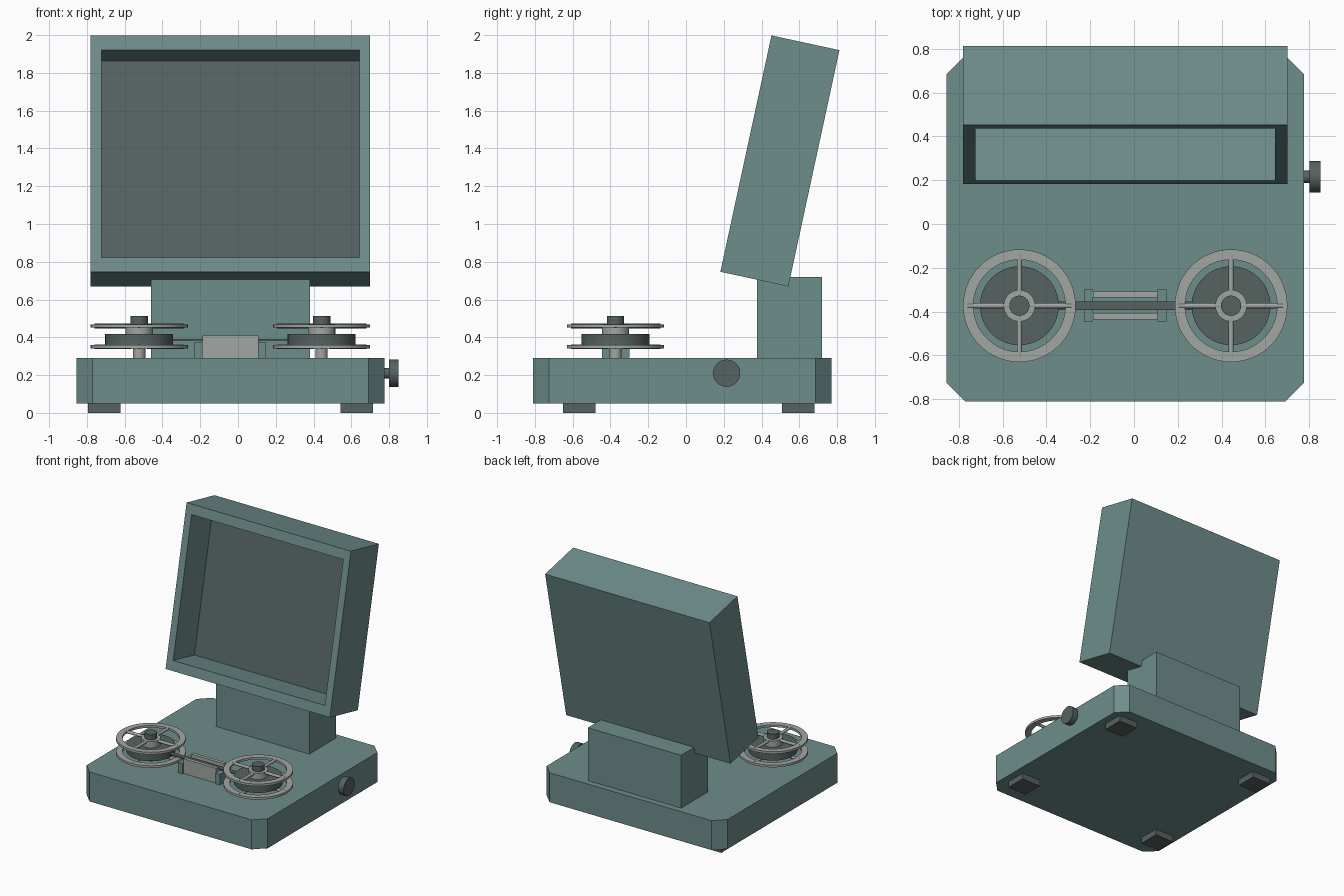
import bpy, bmesh, math
from mathutils import Matrix, Vector

cube = bpy.data.objects.get("Cube")
if cube:
    bpy.data.objects.remove(cube, do_unlink=True)

CX = -0.04  # symmetry plane of the housing


def material(name, r, g, b):
    m = bpy.data.materials.new(name)
    m.use_nodes = True
    m.diffuse_color = (r, g, b, 1)
    m.node_tree.nodes["Principled BSDF"].inputs["Base Color"].default_value = (r, g, b, 1)
    return m


TEAL = material("teal_paint", 0.155, 0.27, 0.26)
DARK = material("dark_grey", 0.09, 0.123, 0.12)
METAL = material("light_metal", 0.36, 0.385, 0.365)


def finish(name, bm, mats, smooth=False):
    bmesh.ops.recalc_face_normals(bm, faces=bm.faces)
    mesh = bpy.data.meshes.new(name)
    bm.to_mesh(mesh)
    bm.free()
    for m in mats:
        mesh.materials.append(m)
    ob = bpy.data.objects.new(name, mesh)
    bpy.context.collection.objects.link(ob)
    if smooth:
        bpy.ops.object.select_all(action="DESELECT")
        ob.select_set(True)
        bpy.context.view_layer.objects.active = ob
        bpy.ops.object.shade_smooth_by_angle(angle=math.radians(35))
    return ob


def cube_bm(x0, x1, y0, y1, z0, z1):
    bm = bmesh.new()
    mid = Vector((x0 + x1, y0 + y1, z0 + z1)) / 2
    size = Matrix.Diagonal((x1 - x0, y1 - y0, z1 - z0, 1))
    bmesh.ops.create_cube(bm, size=1, matrix=Matrix.Translation(mid) @ size)
    return bm


def box(name, mat, *bounds):
    return finish(name, cube_bm(*bounds), [mat])


def add_rod(bm, start, end, r, segments=48):
    a, b = Vector(start), Vector(end)
    turn = (b - a).to_track_quat("Z", "Y").to_matrix().to_4x4()
    bmesh.ops.create_cone(bm, cap_ends=True, segments=segments, radius1=r, radius2=r,
                          depth=(b - a).length, matrix=Matrix.Translation((a + b) / 2) @ turn)


def rod(name, mat, start, end, r):
    bm = bmesh.new()
    add_rod(bm, start, end, r)
    return finish(name, bm, [mat], True)


# Base with cut corners
bm = cube_bm(CX - 0.815, CX + 0.815, -0.81, 0.77, 0.05, 0.29)
uprights = [e for e in bm.edges if abs(e.verts[0].co.z - e.verts[1].co.z) > 0.1]
bmesh.ops.bevel(bm, geom=uprights, offset=0.085, segments=1, affect="EDGES")
finish("base", bm, [TEAL])

# Feet
for side, sx in (("left", 1), ("right", -1)):
    for end, y in (("front", -0.565), ("back", 0.595)):
        x = CX + sx * 0.668
        box(f"{end}_{side}_foot", DARK, x - 0.086, x + 0.086, y - 0.086, y + 0.086, 0, 0.05)

# Neck
box("neck", TEAL, CX - 0.42, CX + 0.42, 0.375, 0.72, 0.29, 0.72)

# Tilted viewing hood with a recessed screen
bm = cube_bm(CX - 0.74, CX + 0.74, 0, 0.368, 0, 1.28)
front = min(bm.faces, key=lambda f: f.calc_center_median().y)
bmesh.ops.inset_individual(bm, faces=[front], thickness=0.08)
for v in front.verts:
    v.co.z += 0.022 if v.co.z < 0.6 else -0.022
screen = bmesh.ops.extrude_discrete_faces(bm, faces=[front])["faces"][0]
bmesh.ops.translate(bm, verts=screen.verts, vec=(0, 0.28, 0))
screen.material_index = 1
hood = finish("viewing_hood", bm, [TEAL, DARK])
hood.location = (0, 0.182, 0.747)
hood.rotation_euler.x = math.radians(-12.2)

# Side knob
rod("knob_stem", DARK, (0.76, 0.215, 0.21), (0.81, 0.215, 0.21), 0.028)
rod("focus_knob", DARK, (0.8, 0.215, 0.21), (0.85, 0.215, 0.21), 0.072)


# Reels: two spoked flanges around a wound film disc
def flange(name, x, y, z):
    bm = bmesh.new()
    section = [(0.21, -0.009), (0.257, -0.009), (0.257, 0.009), (0.21, 0.009)]
    verts = [bm.verts.new((x + r, y, z + h)) for r, h in section]
    edges = [bm.edges.new((verts[i], verts[i - 1])) for i in range(4)]
    bmesh.ops.spin(bm, geom=verts + edges, cent=(x, y, z), axis=(0, 0, 1),
                   angle=math.tau, steps=64, use_merge=True)
    bmesh.ops.remove_doubles(bm, verts=bm.verts, dist=0.0001)
    for k in range(4):
        d = Vector((math.cos(k * math.pi / 2), math.sin(k * math.pi / 2), 0))
        c = Vector((x, y, z))
        add_rod(bm, c + d * 0.04, c + d * 0.237, 0.012, 12)
    add_rod(bm, (x, y, z - 0.01), (x, y, z + 0.01), 0.072)
    finish(name, bm, [METAL], True)


RY = -0.373
for side, x in (("left", CX + 0.483), ("right", CX - 0.483)):
    rod(f"{side}_spindle", METAL, (x, RY, 0.28), (x, RY, 0.48), 0.032)
    flange(f"{side}_lower_flange", x, RY, 0.35)
    rod(f"{side}_film_roll", DARK, (x, RY, 0.36), (x, RY, 0.418), 0.18)
    rod(f"{side}_hub", METAL, (x, RY, 0.41), (x, RY, 0.45), 0.072)
    flange(f"{side}_upper_flange", x, RY, 0.46)
    rod(f"{side}_spindle_cap", DARK, (x, RY, 0.465), (x, RY, 0.512), 0.046)

# Film strip and gate between the reels
box("film_strip", DARK, CX - 0.33, CX + 0.33, RY - 0.02, RY + 0.02, 0.383, 0.391)
for side, s in (("front", -1), ("back", 1)):
    y = RY + 0.002 + s * 0.05
    box(f"{side}_gate_plate", METAL, CX - 0.148, CX + 0.148, y - 0.014, y + 0.014, 0.29, 0.41)
for side, s in (("left", 1), ("right", -1)):
    x = CX + s * 0.168
    box(f"{side}_gate_bracket", TEAL, x - 0.021, x + 0.021, RY - 0.073, RY + 0.073, 0.29, 0.376)
